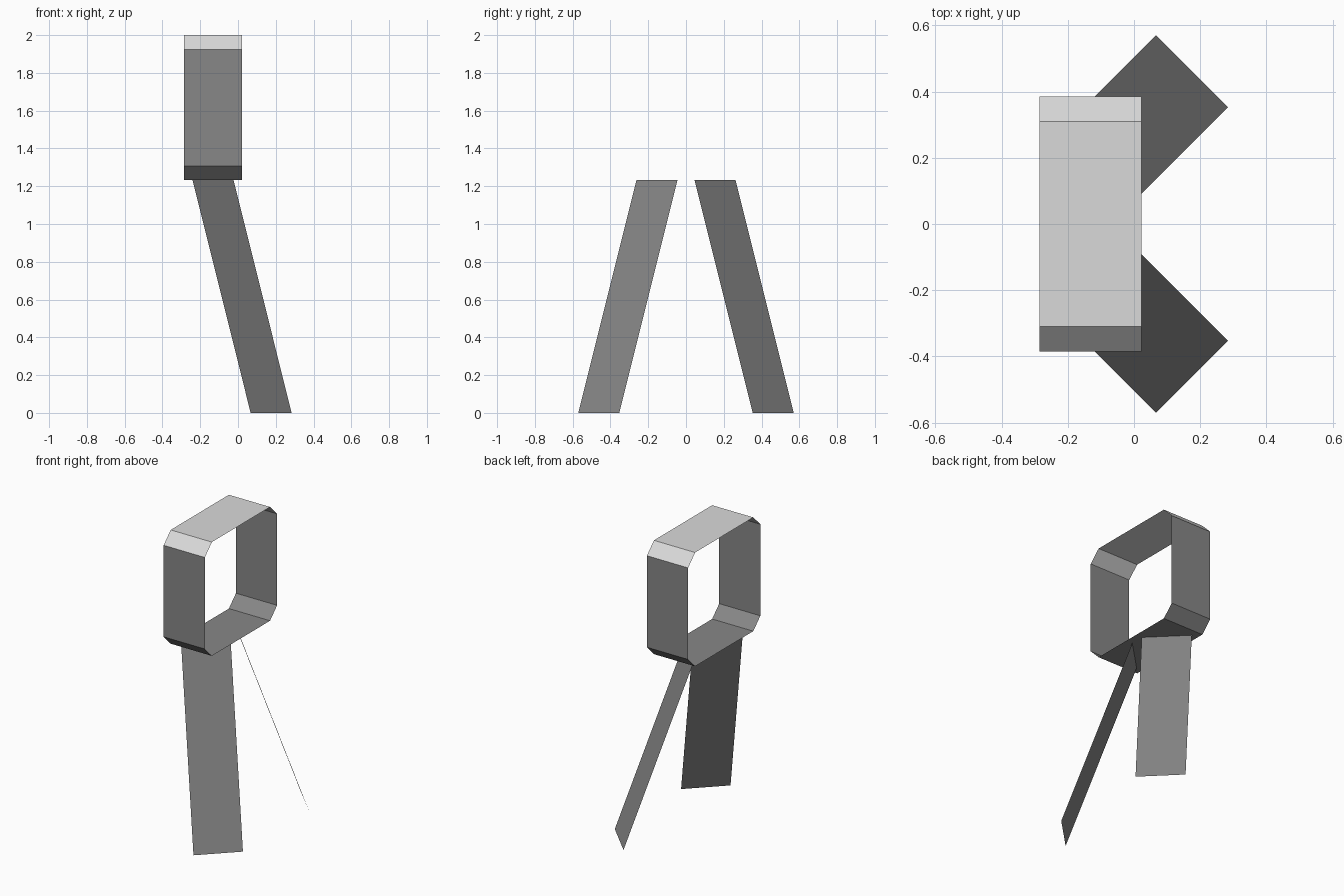
import bpy

if "Cube" in bpy.data.objects:
    bpy.data.objects.remove(bpy.data.objects["Cube"])


def material(name, value):
    m = bpy.data.materials.new(name)
    m.diffuse_color = (value, value, value, 1)
    m.use_nodes = True
    m.node_tree.nodes["Principled BSDF"].inputs["Base Color"].default_value = m.diffuse_color
    return m


light = material("light grey", 0.70)
dark = material("dark grey", 0.245)


def sheet(name, verts, faces, mats):
    me = bpy.data.meshes.new(name)
    me.from_pydata(verts, [], faces)
    for m in mats:
        me.materials.append(m)
    ob = bpy.data.objects.new(name, me)
    bpy.context.collection.objects.link(ob)
    return ob


# Open band: a chamfered rectangle in YZ swept along x
X0, X1 = -0.285, 0.022
W, C, Z0, Z1 = 0.385, 0.075, 1.233, 2.0
half = [(W - C, Z0), (W, Z0 + C), (W, Z1 - C), (W - C, Z1)]
profile = half + [(-y, z) for y, z in reversed(half)]
n = len(profile)
verts = [(x, y, z) for x in (X0, X1) for y, z in profile]
faces = [(i, (i + 1) % n, n + (i + 1) % n, n + i) for i in range(n)]
band = sheet("head_band", verts, faces, [dark, light])

# Top panel and its two chamfers are light
for p in band.data.polygons:
    p.material_index = 1 if p.center.z > Z1 - C else 0
    # outward-facing normals
    if p.normal.y * p.center.y + p.normal.z * (p.center.z - (Z0 + Z1) / 2) < 0:
        p.flip()

# Two thin slanted legs, mirrored across y
for side, name in ((1, "left_leg"), (-1, "right_leg")):
    leg = [(0.067, 0.570, 0), (0.284, 0.353, 0),
           (-0.024, 0.045, Z0), (-0.241, 0.262, Z0)]
    order = (0, 3, 2, 1) if side > 0 else (0, 1, 2, 3)
    sheet(name, [(x, y * side, z) for x, y, z in leg], [order], [dark])
